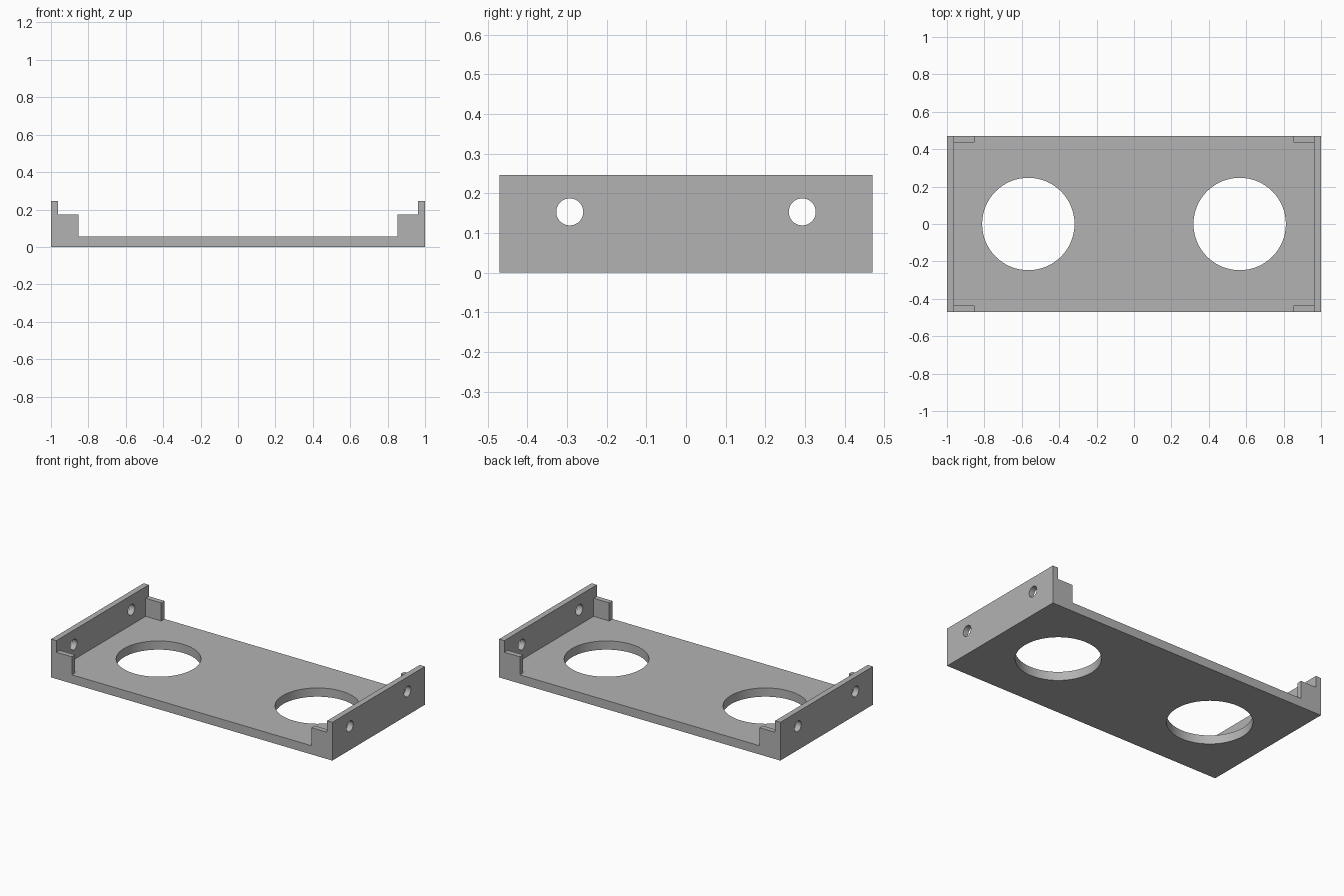
import bpy
import bmesh
from math import pi, radians
from mathutils import Matrix

if "Cube" in bpy.data.objects:
    bpy.data.objects.remove(bpy.data.objects["Cube"], do_unlink=True)

# Overall sizes
HALF_X, HALF_Y = 1.0, 0.47
PLATE_Z, TAB_Z, WALL_Z = 0.056, 0.172, 0.246
WALL_IN, TAB_IN = 0.963, 0.852
TAB_THICK = 0.033

grey = bpy.data.materials.new("plain grey")
grey.use_nodes = True
grey.diffuse_color = (0.45, 0.45, 0.45, 1)
grey.node_tree.nodes["Principled BSDF"].inputs["Base Color"].default_value = (0.45, 0.45, 0.45, 1)


def make_object(name, bm):
    bmesh.ops.recalc_face_normals(bm, faces=bm.faces)
    mesh = bpy.data.meshes.new(name)
    bm.to_mesh(mesh)
    bm.free()
    mesh.materials.append(grey)
    obj = bpy.data.objects.new(name, mesh)
    bpy.context.collection.objects.link(obj)
    return obj


def extrude_profile(name, points, y0, y1):
    """Extrude an (x, z) outline along y."""
    bm = bmesh.new()
    face = bm.faces.new([bm.verts.new((x, y0, z)) for x, z in points])
    ext = bmesh.ops.extrude_face_region(bm, geom=[face])
    verts = [g for g in ext["geom"] if isinstance(g, bmesh.types.BMVert)]
    bmesh.ops.translate(bm, verts=verts, vec=(0, y1 - y0, 0))
    return make_object(name, bm)


def cylinder(name, centre, radius, depth, rotation=Matrix()):
    bm = bmesh.new()
    bmesh.ops.create_cone(bm, cap_ends=True, segments=64, radius1=radius, radius2=radius,
                          depth=depth, matrix=Matrix.Translation(centre) @ rotation)
    return make_object(name, bm)


def combine(target, other, operation):
    """Apply an exact boolean and discard the helper."""
    other.hide_render = True
    mod = target.modifiers.new(operation.lower(), "BOOLEAN")
    mod.operation, mod.object, mod.solver = operation, other, "EXACT"
    bpy.context.view_layer.objects.active = target
    bpy.ops.object.modifier_apply(modifier=mod.name)
    bpy.data.objects.remove(other, do_unlink=True)


# Base plate with an upright wall at each end
right_half = [(HALF_X, 0), (HALF_X, WALL_Z), (WALL_IN, WALL_Z), (WALL_IN, PLATE_Z)]
left_half = [(-x, z) for x, z in reversed(right_half)]
bracket = extrude_profile("mounting_bracket", right_half + left_half, -HALF_Y, HALF_Y)

# Corner tabs
for sx in (-1, 1):
    for sy in (-1, 1):
        outline = [(sx * x, z) for x, z in ((TAB_IN, 0), (HALF_X, 0), (HALF_X, TAB_Z), (TAB_IN, TAB_Z))]
        tab = extrude_profile("corner_tab", outline, sy * (HALF_Y - TAB_THICK), sy * HALF_Y)
        combine(bracket, tab, "UNION")

# Large round openings in the plate
for sx in (-1, 1):
    combine(bracket, cylinder("plate_cutter", (sx * 0.565, 0, 0), 0.247, 0.4), "DIFFERENCE")

# Screw holes through both end walls
for sx in (-1, 1):
    for sy in (-1, 1):
        cutter = cylinder("screw_cutter", (sx * 0.98, sy * 0.293, 0.153), 0.034, 0.2,
                          Matrix.Rotation(pi / 2, 4, "Y"))
        combine(bracket, cutter, "DIFFERENCE")

# Smooth hole walls, crisp edges elsewhere
bpy.ops.object.select_all(action="DESELECT")
bracket.select_set(True)
bpy.context.view_layer.objects.active = bracket
bpy.ops.object.shade_smooth_by_angle(angle=radians(30))
